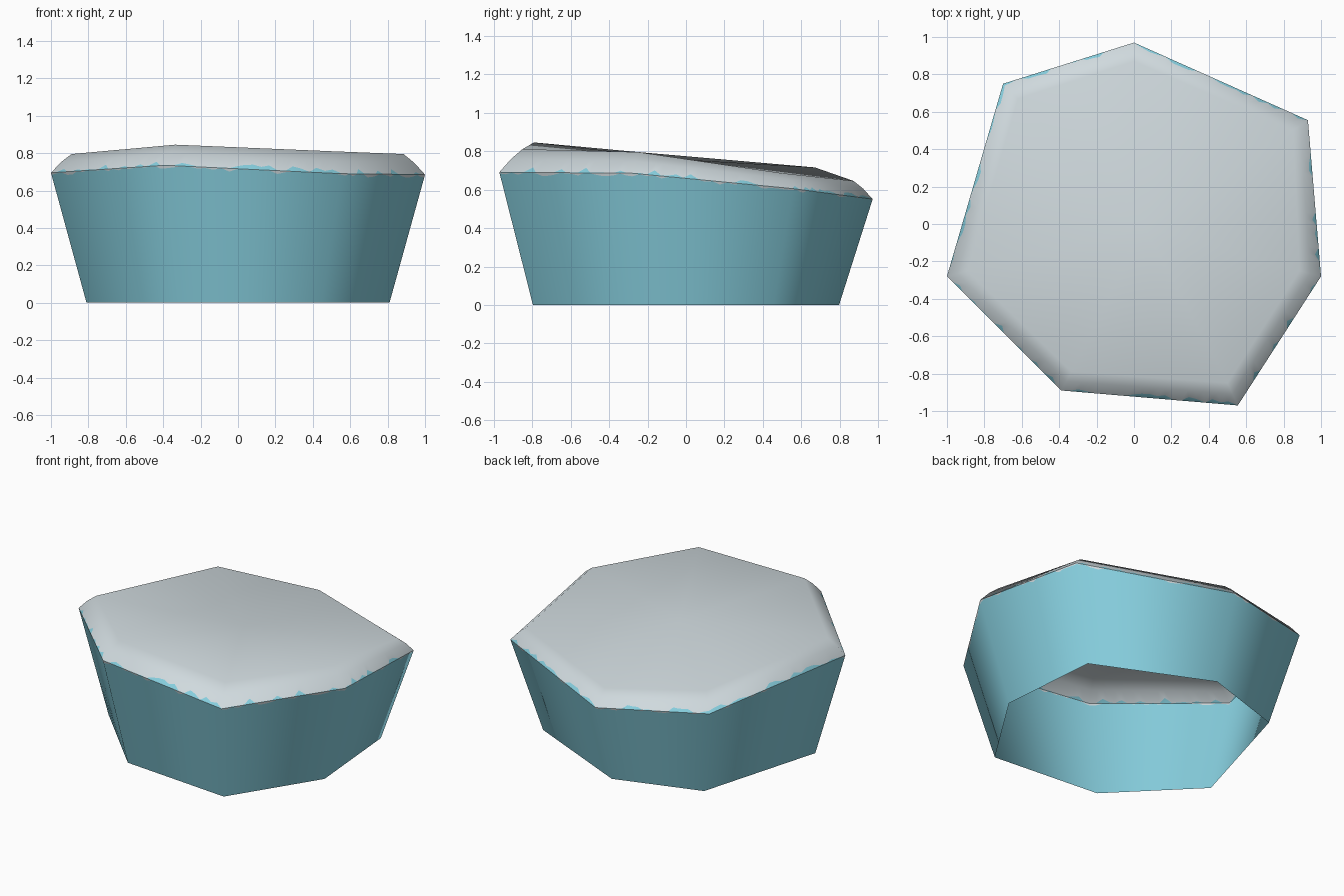
import bpy, random
from mathutils import Vector

if "Cube" in bpy.data.objects:
    bpy.data.objects.remove(bpy.data.objects["Cube"])

random.seed(4)

# Rim corners of the seven-sided rock, and the matching corners of its sloping top
RIM = [Vector(p) for p in [(0, .97, .55), (-.70, .75, .61), (-1, -.28, .695), (-.39, -.89, .735),
                           (.555, -.97, .69), (1, -.28, .685), (.93, .555, .605)]]
TOP = [Vector(p) for p in [(0, .87, .645), (-.62, .67, .715), (-.89, -.25, .795), (-.335, -.79, .845),
                           (.50, -.85, .81), (.885, -.25, .795), (.85, .50, .685)]]
BASE = [Vector((p.x * .81, p.y * .82, 0)) for p in RIM]
BEVEL = [r.lerp(t, .5) + Vector((0, 0, .008)) for r, t in zip(RIM, TOP)]
STEPS = 22


def material(name, colour):
    m = bpy.data.materials.new(name)
    m.diffuse_color = (*colour, 1)
    m.use_nodes = True
    m.node_tree.nodes["Principled BSDF"].inputs["Base Color"].default_value = m.diffuse_color
    return m


def radial(corner, z):
    return Vector((corner.x, corner.y, 0)).normalized() + Vector((0, 0, z))


verts, faces, mats, wall_normals, cap_normals = [], [], [], [], []
rows = 6  # base, drip, rim, splash, bevel middle, top edge
for i in range(7):
    j = (i + 1) % 7
    for k in range(STEPS):
        f = k / STEPS
        base, rim, bev, top = (ring[i].lerp(ring[j], f) for ring in (BASE, RIM, BEVEL, TOP))
        # Ragged colour edge wanders just above or below the rim
        s = random.uniform(-.7, 1)
        drip = rim.lerp(base, .002 + .035 * max(0, -s))
        splash = rim.lerp(bev, .02 + .4 * max(0, s))
        verts += [base, drip, rim, splash, bev, top]
        side = radial(RIM[i], 0).lerp(radial(RIM[j], 0), f).normalized()
        up = Vector((0, 0, 1))
        wall = (side - up * .25).normalized()
        wall_normals += [wall] * rows
        cap_normals += [wall, wall, (side + up * .9).normalized(), (side + up * 1.1).normalized(),
                        (side * .6 + up).normalized(), (side * .2 + up).normalized()]

columns = 7 * STEPS
for c in range(columns):
    d = (c + 1) % columns
    for r in range(rows - 1):
        faces.append((c * rows + r, d * rows + r, d * rows + r + 1, c * rows + r + 1))
        mats.append((0, 1, 0, 1, 1)[r])

# Gently sloping top, fanned from its middle; the underside stays open
centre = len(verts)
verts.append(sum(TOP, Vector()) / 7)
wall_normals.append(Vector((0, 0, 1)))
cap_normals.append(Vector((0, .08, 1)).normalized())
for c in range(columns):
    faces.append((c * rows + 5, ((c + 1) % columns) * rows + 5, centre))
    mats.append(1)

mesh = bpy.data.meshes.new("rock")
# Columns run anticlockwise, so faces wind outwards
mesh.from_pydata(verts, [], faces)
mesh.materials.append(material("pale blue", (.24, .62, .73)))
mesh.materials.append(material("light grey", (.63, .70, .73)))
for p, m in zip(mesh.polygons, mats):
    p.material_index = m
    p.use_smooth = True
mesh.update()

# Soft shading around the sides, with a crease at the rim
loop_normals = []
for p in mesh.polygons:
    on_wall = p.index < columns * 5 and p.index % 5 < 2
    for v in p.vertices:
        loop_normals.append(wall_normals[v] if on_wall else cap_normals[v])
mesh.normals_split_custom_set(loop_normals)

rock = bpy.data.objects.new("rock", mesh)
bpy.context.collection.objects.link(rock)
